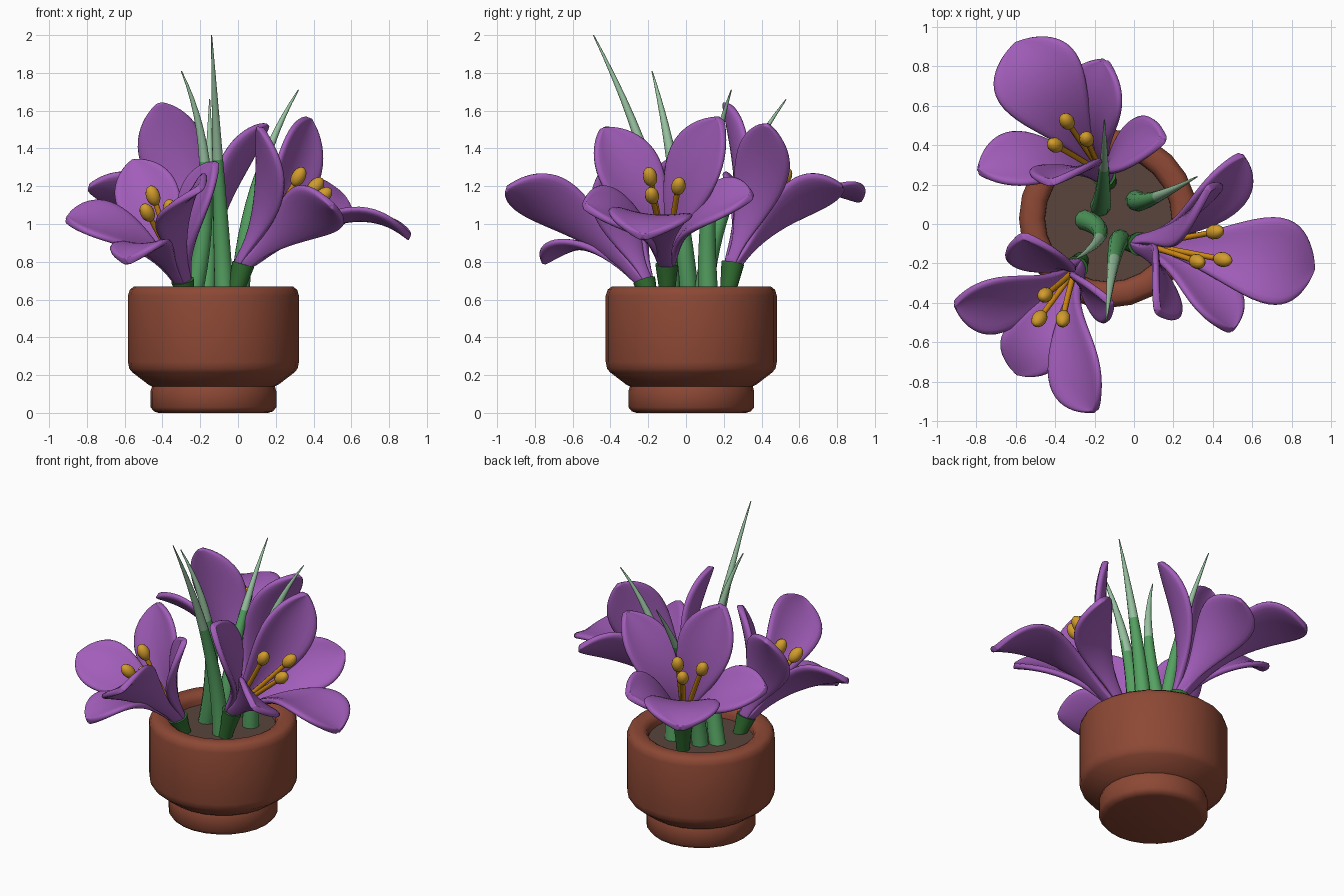
import bpy, bmesh, math
from mathutils import Vector as V

if "Cube" in bpy.data.objects:
    bpy.data.objects.remove(bpy.data.objects["Cube"])


def mat(name, c):
    m = bpy.data.materials.new(name)
    m.diffuse_color = (*c, 1)
    m.use_nodes = True
    m.node_tree.nodes["Principled BSDF"].inputs["Base Color"].default_value = m.diffuse_color
    return m


PETAL = mat("petal purple", (.36, .11, .49))
POT = mat("terracotta", (.265, .065, .035))
SOIL = mat("soil brown", (.10, .058, .045))
LEAF = mat("leaf green", (.09, .36, .12))
PALE = mat("pale leaf tip", (.32, .55, .36))
DARK = mat("calyx green", (.03, .155, .03))
ANTHER = mat("anther gold", (.64, .33, .025))
FILAMENT = mat("filament orange", (.65, .26, .008))


def finish(name, bm, *mats, angle=50):
    bmesh.ops.recalc_face_normals(bm, faces=bm.faces)
    me = bpy.data.meshes.new(name)
    bm.to_mesh(me)
    bm.free()
    ob = bpy.data.objects.new(name, me)
    bpy.context.collection.objects.link(ob)
    for m in mats:
        me.materials.append(m)
    bpy.ops.object.select_all(action='DESELECT')
    ob.select_set(True)
    bpy.context.view_layer.objects.active = ob
    bpy.ops.object.shade_smooth_by_angle(angle=math.radians(angle))
    return ob


def loft(bm, rings):
    rows = [[bm.verts.new(p) for p in r] for r in rings]
    n = len(rows[0])
    for a, b in zip(rows, rows[1:]):
        for i in range(n):
            bm.faces.new((a[i], a[(i + 1) % n], b[(i + 1) % n], b[i]))
    bm.faces.new(rows[0])
    bm.faces.new(rows[-1])


def bezier(a, c, b, t):
    return a * (1 - t) ** 2 + c * 2 * t * (1 - t) + b * t * t


def tube(name, pts, radii, *mats, sides=10):
    """Round tube through points, one radius per point."""
    bm = bmesh.new()
    rings = []
    for i, p in enumerate(pts):
        d = (pts[min(i + 1, len(pts) - 1)] - pts[max(i - 1, 0)]).normalized()
        u = d.cross(V((.3, 1, .1))).normalized()
        w = d.cross(u)
        rings.append([p + (u * math.cos(k * math.tau / sides) + w * math.sin(k * math.tau / sides)) * radii[i]
                      for k in range(sides)])
    loft(bm, rings)
    return finish(name, bm, *mats)


def lathe(name, cx, cy, profile, m, sides=24):
    bm = bmesh.new()
    loft(bm, [[(cx + r * math.cos(k * math.tau / sides), cy + r * math.sin(k * math.tau / sides), z)
               for k in range(sides)] for r, z in profile])
    return finish(name, bm, m)


# pot and soil
CX, CY = -.13, .028
lathe("pot", CX, CY, [(.29, 0), (.315, .008), (.333, .03), (.333, .115), (.325, .14), (.345, .15), (.43, .215),
                      (.446, .235), (.453, .27), (.453, .62), (.443, .652), (.42, .67), (.36, .67),
                      (.335, .655), (.322, .63), (.32, .56)], POT)
lathe("soil", CX, CY, [(.325, .55), (.325, .6)], SOIL)

# leaf blades: round green shaft, pale pointed tip
for base, ctrl, tip in [((-.07, -.08, .58), (-.1, -.08, 1.2), (-.14, -.49, 2)),
                        ((-.25, .02, .58), (-.07, -.04, 1.3), (-.3, -.18, 1.81)),
                        ((.01, .12, .58), (.03, .08, 1.24), (.32, .24, 1.71)),
                        ((-.17, .09, .58), (-.15, .12, 1.1), (-.15, .53, 1.66))]:
    ts = [i / 14 for i in range(15)]
    ob = tube("leaf", [bezier(V(base), V(ctrl), V(tip), t) for t in ts],
              [.05 * (1 - t ** 1.35) + .003 for t in ts], LEAF, PALE)
    for f in ob.data.polygons:
        f.material_index = int(f.center.z > 1.3)


def petal(base, axis, tip, width, bulge, cup):
    """Spoon-shaped cupped petal arching from base to tip."""
    chord = tip - base
    ctrl = base + axis * bulge * chord.length + chord * .2
    radial = (chord - axis * chord.dot(axis)).normalized()
    side = axis.cross(radial).normalized()
    start = base + radial * .02
    bm = bmesh.new()
    rows, n, m = [], 12, 6
    for i in range(n + 1):
        t = math.sin(i / n * math.pi / 2)
        p = bezier(start, ctrl, tip, t)
        tan = ((ctrl - start) * (1 - t) + (tip - ctrl) * t).normalized()
        inward = side.cross(tan).normalized()
        if inward.dot(axis - radial) < 0:
            inward = -inward
        h = width / 2 * max(math.sin(math.pi * t ** 2) ** .68, .14 * (1 - t) + .03)
        row = []
        for j in range(m + 1):
            u = j / m * 2 - 1
            row.append(bm.verts.new(p + side * u * h + inward * (u * u - .3) * h * cup))
        rows.append(row)
    for a, b in zip(rows, rows[1:]):
        for j in range(m):
            bm.faces.new((a[j], a[j + 1], b[j + 1], b[j]))
    ob = finish("petal", bm, PETAL, angle=180)
    s = ob.modifiers.new("thickness", 'SOLIDIFY')
    s.thickness, s.offset = .038, 0
    s = ob.modifiers.new("smooth", 'SUBSURF')
    s.levels = s.render_levels = 1


# flowers: base, petal widths, petal tips (bottom, two sides, two upper), anther centres
FLOWERS = [
    ((0, -.1, .76), (.46, .35, .35, .37, .37),
     [(.91, -.23, .93), (.55, .35, 1.15), (.5, -.54, 1.1), (.38, .18, 1.56), (.12, -.44, 1.51)],
     [(.32, -.19, 1.25), (.41, -.04, 1.2), (.45, -.18, 1.15)]),
    ((-.14, .23, .76), (.48, .36, .35, .32, .37),
     [(-.6, .92, 1.13), (-.15, .83, 1.2), (-.79, .27, 1.2), (.15, .43, 1.53), (-.42, .21, 1.64)],
     [(-.34, .52, 1.25), (-.24, .43, 1.28), (-.4, .4, 1.28)]),
    ((-.28, -.2, .67), (.33, .36, .37, .35, .3),
     [(-.59, -.76, .8), (-.91, -.41, 1.03), (-.2, -.95, 1.19), (-.56, -.06, 1.34), (-.12, -.4, 1.33)],
     [(-.45, -.36, 1.15), (-.48, -.48, 1.06), (-.36, -.48, 1.08)]),
]
BULGE = (.66, .5, .5, .33, .33)
CUP = (.16, .2, .2, .25, .25)
for base, widths, tips, anthers in FLOWERS:
    base, tips = V(base), [V(t) for t in tips]
    axis = (sum(tips, V()) / 5 - base).normalized()
    for t, w, b, c in zip(tips, widths, BULGE, CUP):
        petal(base, axis, t, w, b, c)
    # calyx tube rising out of the soil
    foot = V((base.x - axis.x * .05, base.y - axis.y * .05, .56))
    top = base + axis * .04
    tube("calyx", [foot, foot.lerp(top, .5), top], [.038, .047, .062], DARK, sides=12)
    # stamens with an egg-shaped anther
    for a in anthers:
        a = V(a)
        root = base + axis * .06
        mid = root.lerp(a, .5) + axis * .03
        d = (a - mid).normalized()
        ts = [k / 6 for k in range(7)]
        tube("filament", [bezier(root, mid, a, t) for t in ts], [.015] * 7, FILAMENT, sides=8)
        hs = [math.pi * (k + .3) / 8.6 for k in range(9)]
        tube("anther", [a - d * .056 * math.cos(h) for h in hs],
             [.038 * math.sin(h) for h in hs], ANTHER, sides=12)
